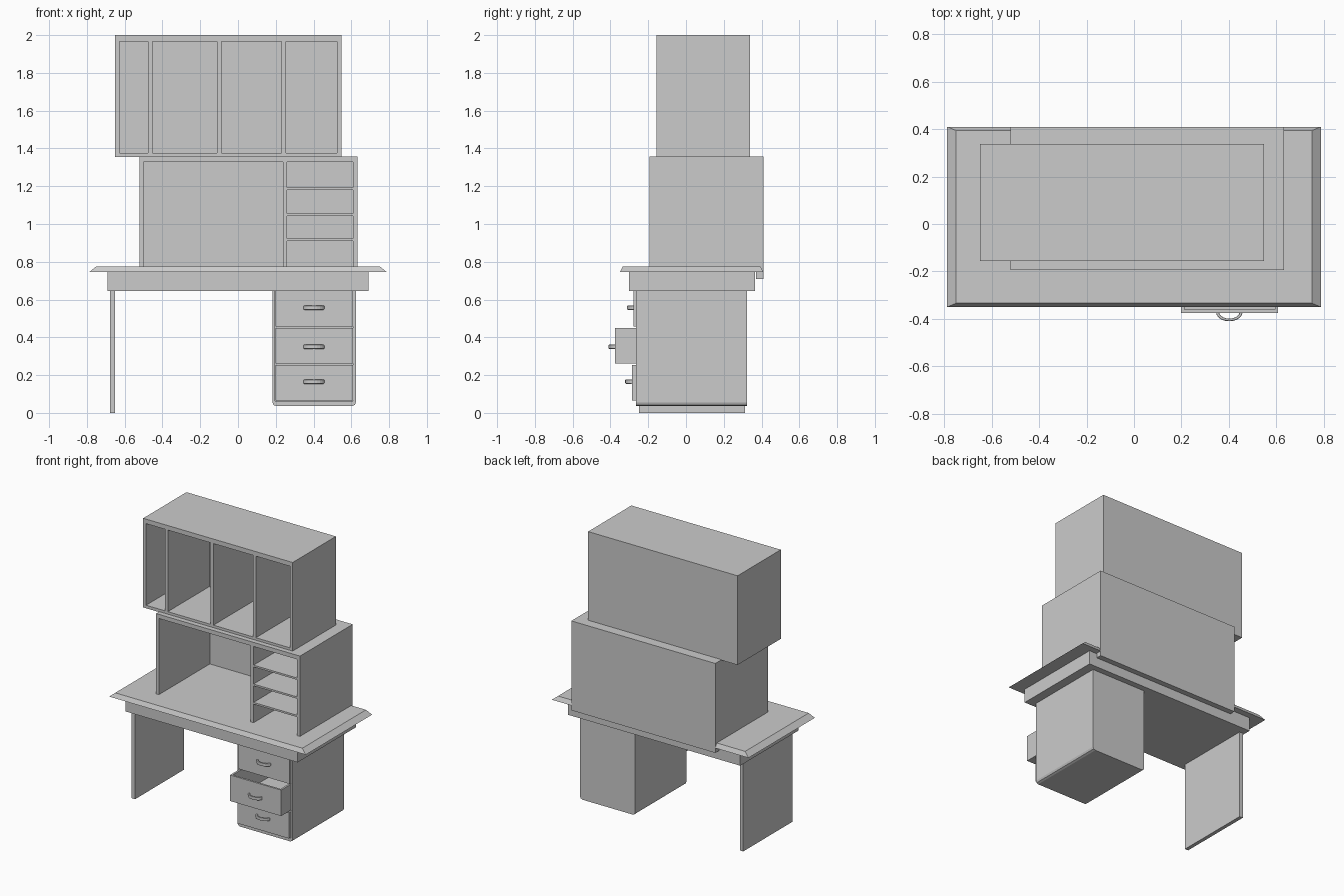
import bpy, bmesh, math

if "Cube" in bpy.data.objects:
    bpy.data.objects.remove(bpy.data.objects["Cube"])


def mesh_object(name, bm):
    bmesh.ops.recalc_face_normals(bm, faces=bm.faces)
    me = bpy.data.meshes.new(name)
    bm.to_mesh(me)
    bm.free()
    ob = bpy.data.objects.new(name, me)
    bpy.context.collection.objects.link(ob)
    return ob


def box(name, x0, x1, y0, y1, z0, z1):
    bm = bmesh.new()
    bmesh.ops.create_cube(bm, size=1)
    for v in bm.verts:
        v.co = (x1 if v.co.x > 0 else x0, y1 if v.co.y > 0 else y0, z1 if v.co.z > 0 else z0)
    return mesh_object(name, bm)


def prism(name, pts, direction):
    """Extrude a closed outline along a direction."""
    bm = bmesh.new()
    face = bm.faces.new([bm.verts.new(p) for p in pts])
    ext = bmesh.ops.extrude_face_region(bm, geom=[face])
    bmesh.ops.translate(bm, vec=direction, verts=[g for g in ext["geom"] if isinstance(g, bmesh.types.BMVert)])
    return mesh_object(name, bm)


T = 0.023  # board thickness

# Upper cabinet: open-fronted case with three dividers
box("upper_top", -0.65, 0.548, -0.157, 0.338, 1.967, 2.0)
box("upper_bottom", -0.65, 0.548, -0.157, 0.338, 1.354, 1.376)
box("upper_back", -0.65, 0.548, 0.318, 0.338, 1.376, 1.967)
for i, x in enumerate((-0.65, -0.476, -0.11, 0.23, 0.525)):
    box(f"upper_upright_{i}", x, x + T, -0.157, 0.318, 1.376, 1.967)

# Lower hutch: big bay on the left, small shelves on the right
box("hutch_top", -0.522, 0.632, -0.193, 0.41, 1.328, 1.358)
box("hutch_back", -0.522, 0.632, 0.39, 0.41, 0.77, 1.328)
box("hutch_back_rail", -0.522, 0.632, 0.37, 0.41, 0.71, 0.77)
for i, x in enumerate((-0.522, 0.237, 0.609)):
    box(f"hutch_upright_{i}", x, x + T, -0.193, 0.39, 0.77, 1.328)
for i, z in enumerate((0.91, 1.043, 1.18)):
    box(f"hutch_shelf_{i}", 0.26, 0.609, -0.193, 0.39, z, z + 0.013)

# Desk top with sloping edges
top = box("desk_top", -0.788, 0.788, -0.35, 0.41, 0.745, 0.776)
for v in top.data.vertices:
    if v.co.z > 0.76:
        v.co.x *= 0.75 / 0.788
        v.co.y += 0.016 if v.co.y < 0 else -0.016

# Apron and left leg panel
box("apron", -0.69, 0.69, -0.302, 0.365, 0.645, 0.746)
box("left_leg", -0.677, -0.65, -0.25, 0.312, 0, 0.646)

# Drawer pedestal: U-shaped shell with chamfered bottom corners
xl, xr, zb, zt, c, w = 0.182, 0.624, 0.036, 0.646, 0.02, 0.014
outer = [(xl, zt), (xl, zb + c), (xl + 0.006, zb + 0.006), (xl + c, zb),
         (xr - c, zb), (xr - 0.006, zb + 0.006), (xr, zb + c), (xr, zt)]
inner = [(xr - w, zt), (xr - w, zb + c + 0.006), (xl + w, zb + c + 0.006), (xl + w, zt)]
prism("pedestal_shell", [(x, -0.266, z) for x, z in outer + inner], (0, 0.578, 0))
prism("pedestal_back", [(x, 0.312, z) for x, z in outer], (0, 0.01, 0))


def drawer(name, y, z0, z1, hz):
    """Open-topped box plus a bowed pull handle on its front."""
    x0, x1, back, t = 0.198, 0.608, y + 0.5, 0.014
    box(name + "_front", x0, x1, y, y + t, z0, z1)
    box(name + "_back", x0, x1, back - t, back, z0, z1)
    box(name + "_left", x0, x0 + t, y + t, back - t, z0, z1)
    box(name + "_right", x1 - t, x1, y + t, back - t, z0, z1)
    box(name + "_floor", x0 + t, x1 - t, y + t, back - t, z0, z0 + t)
    n = 10
    arc = [(math.cos(math.pi * i / n), math.sin(math.pi * i / n)) for i in range(n + 1)]
    pts = [(0.402 + 0.056 * a, y + 0.003 - 0.038 * b) for a, b in arc]
    pts += [(0.402 + 0.043 * a, y + 0.003 - 0.027 * b) for a, b in reversed(arc)]
    h = prism(name + "_handle", [(px, py, hz - 0.011) for px, py in pts], (0, 0, 0.022))
    m = h.modifiers.new("soft_edges", "BEVEL")
    m.width, m.segments, m.limit_method, m.angle_limit = 0.004, 2, "ANGLE", math.radians(50)


drawer("top_drawer", -0.277, 0.457, 0.644, 0.557)
drawer("middle_drawer", -0.375, 0.262, 0.45, 0.35)
drawer("bottom_drawer", -0.287, 0.066, 0.253, 0.165)
